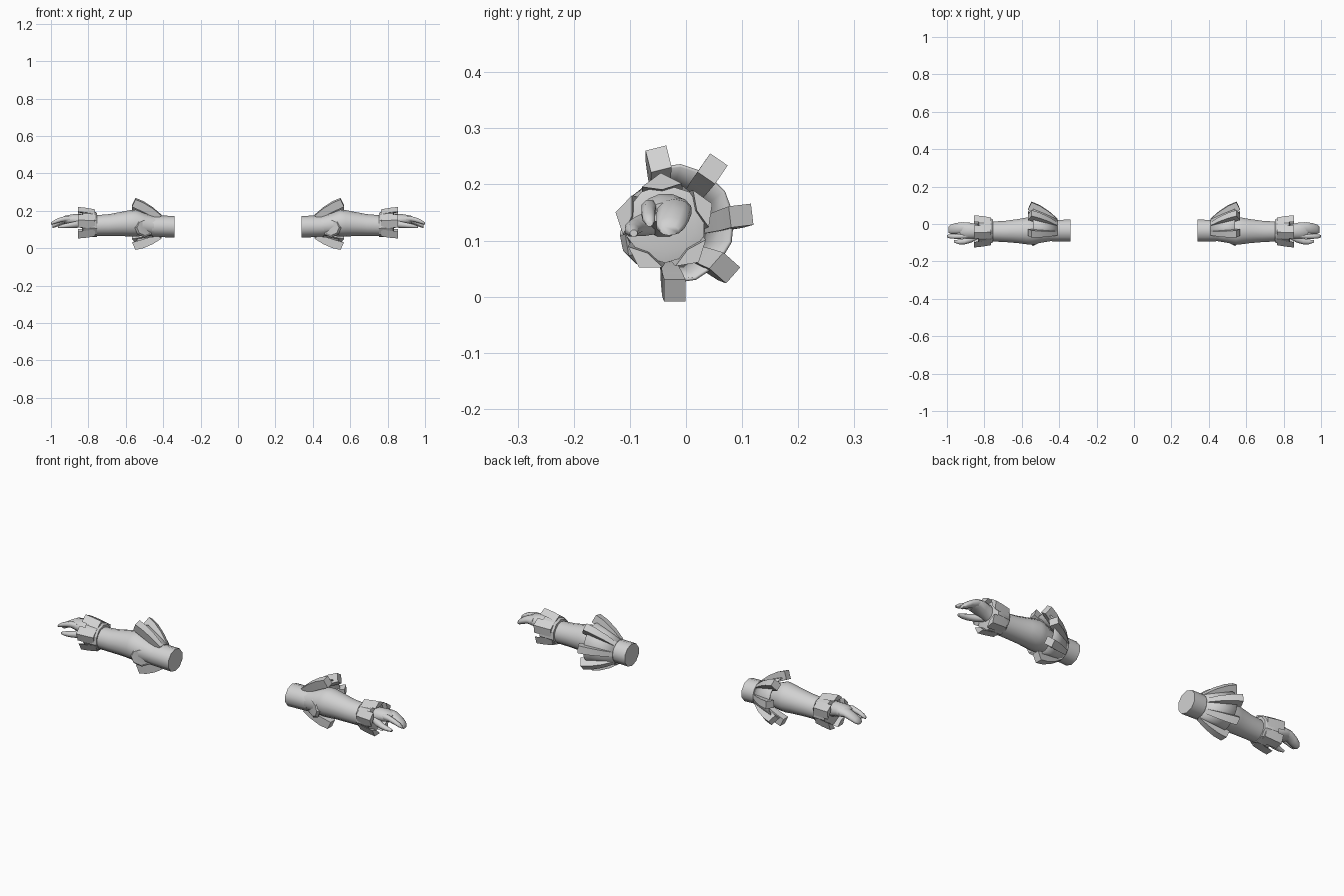
import bpy, bmesh, math
from mathutils import Vector

if "Cube" in bpy.data.objects:
    bpy.data.objects.remove(bpy.data.objects["Cube"])

grey = bpy.data.materials.new("light_grey")
grey.diffuse_color = (0.64, 0.64, 0.64, 1)
grey.use_nodes = True
grey.node_tree.nodes["Principled BSDF"].inputs["Base Color"].default_value = grey.diffuse_color


def finish(name, bm, smooth=35, thickness=0):
    """Turn a bmesh into an object mirrored to both arms."""
    bmesh.ops.recalc_face_normals(bm, faces=bm.faces)
    me = bpy.data.meshes.new(name)
    bm.to_mesh(me)
    bm.free()
    me.materials.append(grey)
    ob = bpy.data.objects.new(name, me)
    bpy.context.collection.objects.link(ob)
    if thickness:
        sol = ob.modifiers.new("thickness", 'SOLIDIFY')
        sol.thickness = thickness
        sol.offset = 0
    ob.modifiers.new("both_arms", 'MIRROR').use_mirror_merge = False
    bpy.context.view_layer.objects.active = ob
    ob.select_set(True)
    bpy.ops.object.shade_smooth_by_angle(angle=math.radians(smooth))
    ob.select_set(False)
    return ob


def skin(bm, rings, closed=True, caps=True):
    """Bridge successive rings of points with quads."""
    vs = [[bm.verts.new(p) for p in r] for r in rings]
    n = len(vs[0])
    for a, b in zip(vs, vs[1:]):
        for i in range(n if closed else n - 1):
            j = (i + 1) % n
            bm.faces.new((a[i], a[j], b[j], b[i]))
    if caps:
        bm.faces.new(vs[0])
        bm.faces.new(vs[-1])


def loft(name, sections, sides=12, smooth=45):
    """Tube along x; each section is x, centre y, centre z, radius y, radius z."""
    bm = bmesh.new()
    skin(bm, [[(x, y + ry * math.cos(math.tau * (i + .5) / sides),
                z + rz * math.sin(math.tau * (i + .5) / sides)) for i in range(sides)]
              for x, y, z, ry, rz in sections])
    return finish(name, bm, smooth)


def polar(x, cy, cz, r, deg, side=0):
    """Point at radius r in direction deg, shifted sideways along the tangent."""
    a = math.radians(deg)
    return Vector((x, cy + r * math.cos(a) - side * math.sin(a),
                   cz + r * math.sin(a) + side * math.cos(a)))


# Arm
loft("upper_arm", [(.34, -.035, .115, .061, .058), (.46, -.035, .118, .06, .057)], 10)
loft("forearm", [(.44, -.04, .118, .052, .052), (.50, -.042, .127, .06, .06),
                 (.545, -.04, .134, .073, .072), (.575, -.037, .133, .073, .071),
                 (.62, -.038, .13, .066, .065), (.69, -.04, .124, .058, .058),
                 (.79, -.04, .12, .053, .054)], 14)

# Elbow pad: shallow faceted disc on the front
bm = bmesh.new()
skin(bm, [[(.5 + r * math.cos(math.tau * i / 8), y + .02 * -math.cos(math.tau * i / 8),
            .11 + r * math.sin(math.tau * i / 8)) for i in range(8)]
          for r, y in ((.045, -.06), (.052, -.088), (.04, -.098))])
finish("elbow_pad", bm, 20)

# Flared collar, open toward the front
bm = bmesh.new()
skin(bm, [[polar(x, cy, cz, r, -95 + 205 * i / 8) for i in range(9)]
          for x, cy, cz, r in ((.41, -.035, .115, .061), (.47, -.028, .122, .082),
                               (.54, -.02, .13, .104))], closed=False, caps=False)
finish("elbow_collar", bm, 25, .006)

# Five curved fins around the collar
bm = bmesh.new()
for k in range(5):
    deg = -90 + 48.5 * k
    rings = []
    for xo, ro, xi, ri, w, t in ((.41, .064, .425, .05, .011, 0),
                                 (.455, .098, .475, .062, .015, .35),
                                 (.505, .125, .525, .083, .018, .7),
                                 (.548, .139, .567, .099, .019, 1)):
        cy, cz = -.035 + .015 * t, .115 + .015 * t
        rings.append([polar(xo, cy, cz, ro, deg, -w), polar(xo, cy, cz, ro, deg, w),
                      polar(xi, cy, cz, ri, deg, w), polar(xi, cy, cz, ri, deg, -w)])
    skin(bm, rings)
finish("collar_fins", bm, 28)

# Wrist cuff with five peaked plates
loft("wrist_cuff", [(.755, -.037, .125, .064, .064), (.765, -.037, .128, .07, .068),
                    (.83, -.037, .13, .073, .07), (.835, -.037, .13, .055, .052)], 10, 30)
bm = bmesh.new()
for k in range(5):
    deg = 95 + 72 * k
    rings = []
    for x, r in ((.765, .068), (.81, .076), (.855, .081)):
        rings.append([polar(x, -.037, .13, r - .012, deg, -.036),
                      polar(x, -.037, .13, r + .01, deg, 0),
                      polar(x, -.037, .13, r - .012, deg, .036),
                      polar(x, -.037, .13, r - .02, deg, 0)])
    skin(bm, rings)
finish("cuff_plates", bm, 20)

# Hand
loft("palm", [(.80, -.04, .135, .04, .04), (.84, -.04, .145, .04, .038),
              (.875, -.036, .152, .044, .032), (.91, -.033, .153, .044, .025),
              (.93, -.033, .149, .038, .019)], 12, 60)
loft("fingers", [(.89, -.02, .156, .03, .022), (.925, -.021, .153, .032, .021),
                 (.955, -.024, .14, .03, .019), (.98, -.028, .126, .026, .016),
                 (.992, -.03, .118, .017, .009)], 10, 60)
loft("index_finger", [(.89, -.062, .157, .015, .016), (.925, -.066, .158, .014, .015),
                      (.96, -.067, .149, .013, .013), (.985, -.066, .139, .012, .011),
                      (1.0, -.065, .131, .007, .006)], 8, 60)
loft("thumb", [(.835, -.06, .132, .022, .022), (.87, -.08, .126, .021, .019),
               (.905, -.093, .122, .017, .015), (.935, -.096, .118, .014, .012),
               (.962, -.093, .113, .007, .006)], 8, 60)
